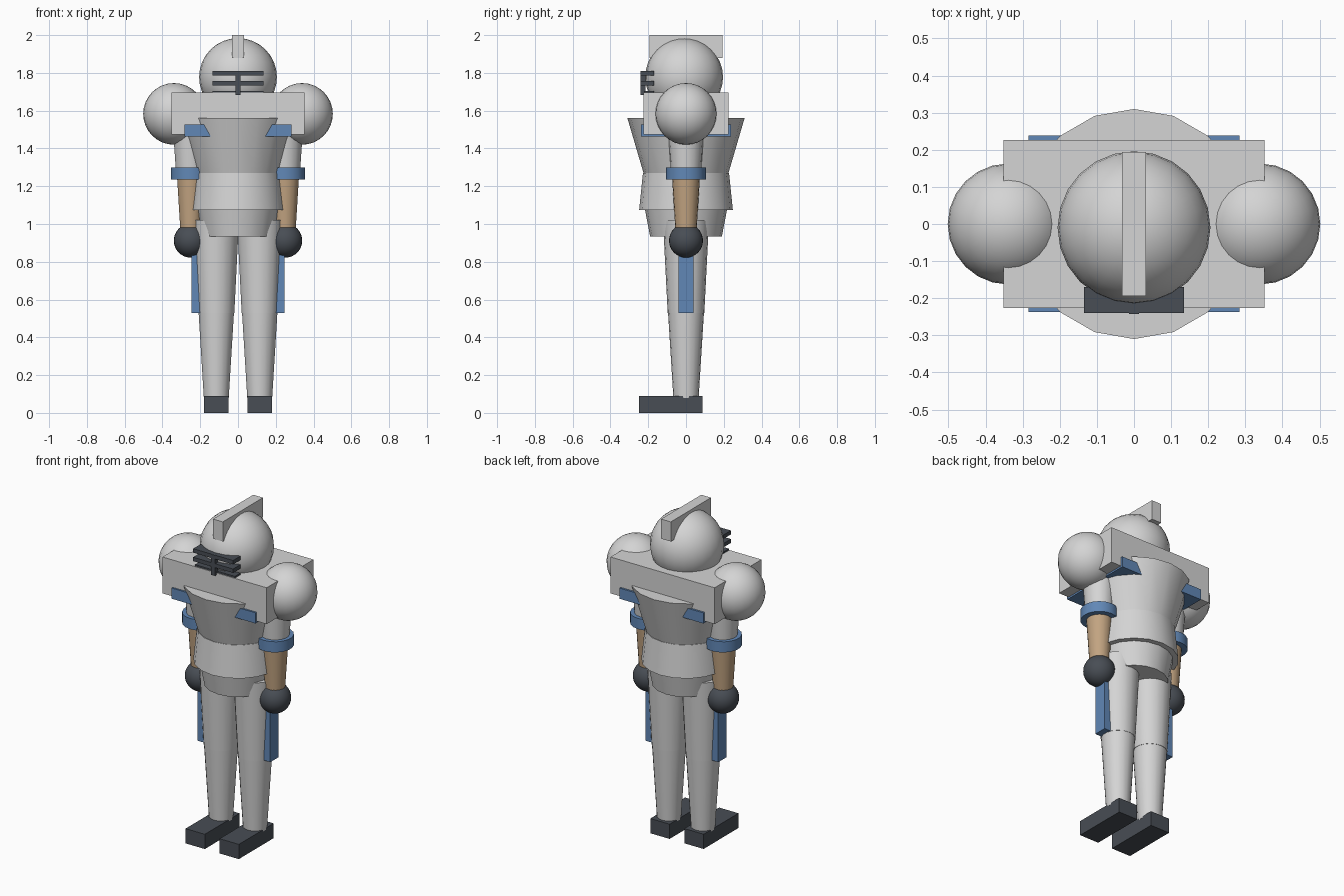
import bpy, math

if "Cube" in bpy.data.objects:
    bpy.data.objects.remove(bpy.data.objects["Cube"])


def material(name, rgb):
    m = bpy.data.materials.new(name)
    m.diffuse_color = (*rgb, 1)
    m.use_nodes = True
    m.node_tree.nodes["Principled BSDF"].inputs["Base Color"].default_value = m.diffuse_color
    return m


WHITE = material("pale grey", (0.66, 0.66, 0.66))
BLUE = material("blue", (0.12, 0.245, 0.47))
DARK = material("charcoal", (0.065, 0.075, 0.09))
SKIN = material("skin tan", (0.54, 0.37, 0.22))


def finish(name, mat, smooth=False):
    ob = bpy.context.object
    ob.name = name
    ob.data.materials.append(mat)
    if smooth:
        bpy.ops.object.shade_smooth_by_angle(angle=math.radians(35))
    return ob


def box(name, mat, x, y, z):
    """Box given by its (min, max) range on each axis."""
    bpy.ops.mesh.primitive_cube_add(
        size=1, location=[(a + b) / 2 for a, b in (x, y, z)])
    bpy.context.object.scale = [b - a for a, b in (x, y, z)]
    bpy.ops.object.transform_apply(location=False, rotation=False, scale=True)
    return finish(name, mat)


def cone(name, mat, x, z, r_low, r_high, sides=18):
    """Upright tapered cylinder between two heights."""
    bpy.ops.mesh.primitive_cone_add(
        vertices=sides, radius1=r_low, radius2=r_high, depth=z[1] - z[0],
        location=(x, 0, (z[0] + z[1]) / 2))
    return finish(name, mat, True)


def ball(name, mat, loc, r):
    bpy.ops.mesh.primitive_uv_sphere_add(
        segments=24, ring_count=16, radius=r, location=loc)
    return finish(name, mat, True)


# Helmet with crest
ball("helmet", WHITE, (0, -0.01, 1.778), 0.206)
box("helmet_crest", WHITE, (-0.033, 0.033), (-0.194, 0.194), (1.88, 2.0))

# Face guard bars
for i, (z, front) in enumerate([(1.797, -0.24), (1.745, -0.24), (1.693, -0.222)]):
    box(f"face_guard_bar_{i}", DARK, (-0.135, 0.135), (front, -0.17),
        (z - 0.012, z + 0.012))
box("face_guard_post", DARK, (-0.014, 0.014), (-0.242, -0.215), (1.683, 1.808))

# Torso stack
box("shoulder_yoke", WHITE, (-0.352, 0.352), (-0.226, 0.226), (1.473, 1.695))
cone("chest", WHITE, 0, (1.27, 1.56), 0.225, 0.31)
cone("waist", WHITE, 0, (1.075, 1.27), 0.248, 0.228)
cone("hips", WHITE, 0, (0.935, 1.075), 0.19, 0.217)

# Paired parts
for side, s in (("left", 1), ("right", -1)):
    def span(a, b):
        return tuple(sorted((s * a, s * b)))

    # Shoulder and arm
    ball(f"{side}_shoulder_cap", WHITE, (s * 0.339, 0, 1.583), 0.163)
    box(f"{side}_yoke_stripe", BLUE, span(0.145, 0.284), (-0.237, 0.238),
        (1.463, 1.528))
    cone(f"{side}_upper_arm", WHITE, s * 0.25, (1.27, 1.52), 0.079, 0.097)
    cone(f"{side}_arm_band", BLUE, s * 0.25, (1.235, 1.3), 0.105, 0.105)
    cone(f"{side}_forearm", SKIN, s * 0.25, (0.95, 1.27), 0.055, 0.075)
    ball(f"{side}_glove", DARK, (s * 0.25, 0, 0.912), 0.09)

    # Leg and foot
    cone(f"{side}_thigh", WHITE, s * 0.115, (0.53, 1.02), 0.097, 0.122)
    cone(f"{side}_shin", WHITE, s * 0.115, (0.08, 0.53), 0.067, 0.095)
    box(f"{side}_thigh_stripe", BLUE, span(0.2, 0.246), (-0.04, 0.04),
        (0.53, 0.93))
    box(f"{side}_shoe", DARK, span(0.05, 0.18), (-0.249, 0.087), (0, 0.09))
